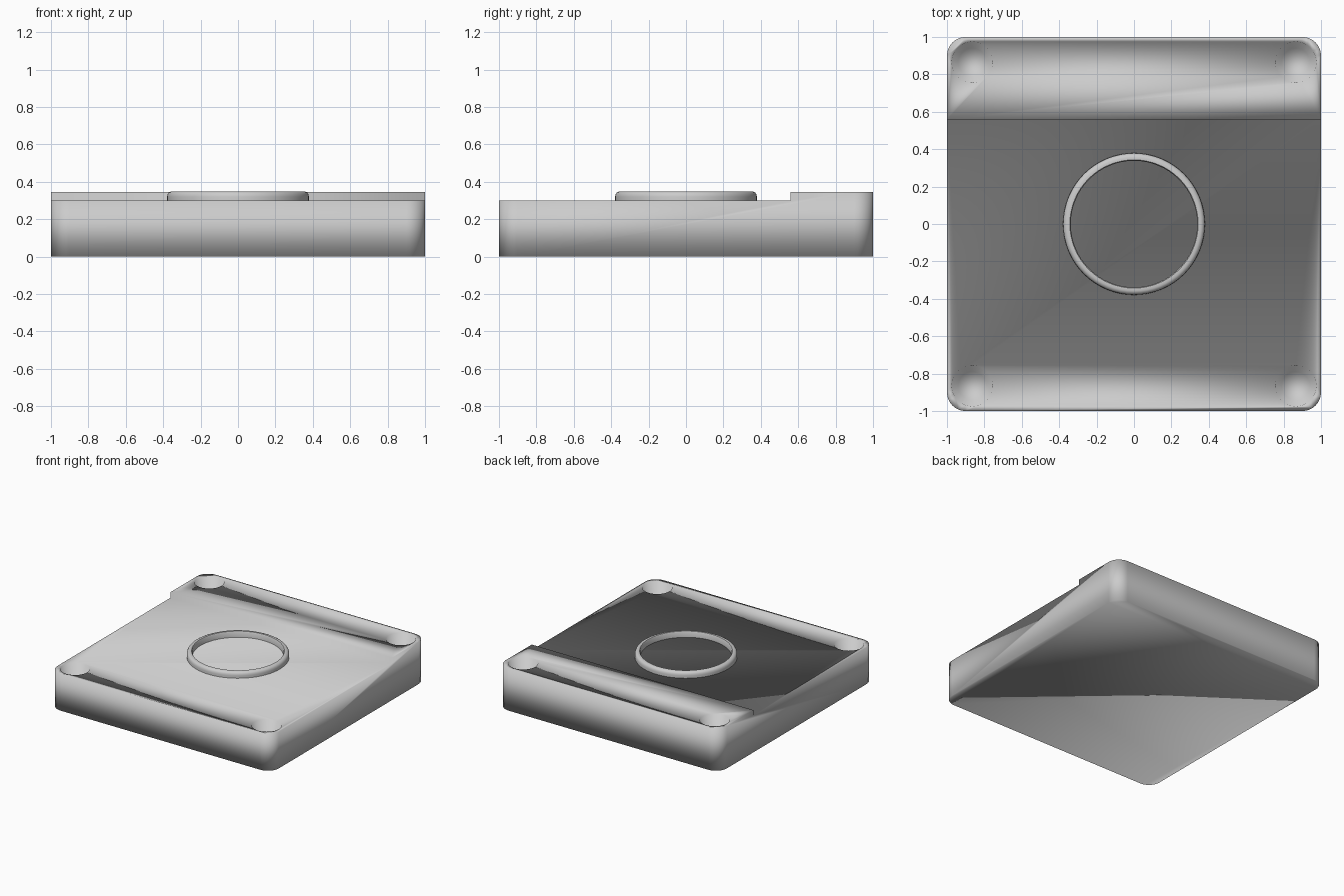
import bpy, bmesh
from math import cos, sin, pi, radians
from mathutils import Matrix, Vector

FLOOR, TOP = 0.30, 0.345       # heights of the main floor and the rear ledge
STEP_Y = 0.56                  # where the ledge begins
CORNER = 0.1                   # rounding of the vertical edges
HOLE_POS, HOLE_R, HOLE_BASE_R, HOLE_DEPTH = 0.865, 0.11, 0.075, 0.14

default = bpy.data.objects.get("Cube")
if default:
    bpy.data.objects.remove(default, do_unlink=True)

grey = bpy.data.materials.new("plain_grey")
grey.use_nodes = True
grey.diffuse_color = (0.6, 0.6, 0.6, 1)
grey.node_tree.nodes["Principled BSDF"].inputs["Base Color"].default_value = (0.6, 0.6, 0.6, 1)


def make_object(name, bm):
    """Turn a bmesh into a smooth grey object."""
    bmesh.ops.recalc_face_normals(bm, faces=bm.faces)
    for face in bm.faces:
        face.smooth = True
    mesh = bpy.data.meshes.new(name)
    bm.to_mesh(mesh)
    bm.free()
    mesh.materials.append(grey)
    obj = bpy.data.objects.new(name, mesh)
    bpy.context.collection.objects.link(obj)
    return obj


def rounded_block(name, half, radius, height, steps=8):
    bm = bmesh.new()
    outline = []
    for corner in range(4):
        mid = pi / 4 + corner * pi / 2
        cx = half - radius if cos(mid) > 0 else radius - half
        cy = half - radius if sin(mid) > 0 else radius - half
        for i in range(steps + 1):
            a = corner * pi / 2 + i / steps * pi / 2
            outline.append(bm.verts.new((cx + radius * cos(a), cy + radius * sin(a), 0)))
    base = bm.faces.new(outline)
    extruded = bmesh.ops.extrude_face_region(bm, geom=[base], use_keep_orig=True)
    moved = [v for v in extruded["geom"] if isinstance(v, bmesh.types.BMVert)]
    bmesh.ops.translate(bm, verts=moved, vec=(0, 0, height))
    return make_object(name, bm)


def lathe(name, profile, sides=64):
    """Sweep a closed (radius, height) profile around the vertical axis."""
    bm = bmesh.new()
    rings = [[bm.verts.new((r * cos(a), r * sin(a), z)) for r, z in profile]
             for a in (2 * pi * s / sides for s in range(sides))]
    n = len(profile)
    for s in range(sides):
        here, there = rings[s], rings[(s + 1) % sides]
        for i in range(n):
            j = (i + 1) % n
            bm.faces.new((here[i], there[i], there[j], here[j]))
    return make_object(name, bm)


# Cutter that lowers the floor in front of the ledge
bm = bmesh.new()
slot_len = STEP_Y + 1.3
bmesh.ops.create_cube(bm, size=1, matrix=Matrix.Translation(
    (0, STEP_Y - slot_len / 2, FLOOR + 0.2)) @ Matrix.Diagonal((2.6, slot_len, 0.4, 1)))
cutters = [make_object("floor_cutter", bm)]

# Cutters for the four tapered blind corner holes
EXTRA = 0.03
slope = (HOLE_R - HOLE_BASE_R) / HOLE_DEPTH
for x in (-HOLE_POS, HOLE_POS):
    for y, z in ((-HOLE_POS, FLOOR), (HOLE_POS, TOP)):
        bm = bmesh.new()
        length = HOLE_DEPTH + EXTRA
        middle = Vector((x, y, z - HOLE_DEPTH + length / 2))
        bmesh.ops.create_cone(bm, cap_ends=True, segments=32, radius1=HOLE_BASE_R,
                              radius2=HOLE_R + EXTRA * slope, depth=length,
                              matrix=Matrix.Translation(middle))
        cutters.append(make_object("hole_cutter", bm))

# Base block with the floor and holes cut out
base = rounded_block("base_block", 1.0, CORNER, TOP)
for cutter in cutters:
    cut = base.modifiers.new(cutter.name, "BOOLEAN")
    cut.operation = "DIFFERENCE"
    cut.solver = "EXACT"
    cut.object = cutter
bpy.context.view_layer.update()
evaluated = base.evaluated_get(bpy.context.evaluated_depsgraph_get())
carved = bpy.data.meshes.new_from_object(evaluated)
base.modifiers.clear()
base.data = carved
for cutter in cutters:
    bpy.data.objects.remove(cutter, do_unlink=True)

# Raised locating ring standing on the floor
ring = lathe("raised_ring", [
    (0.338, FLOOR - 0.01), (0.338, 0.34), (0.343, 0.348), (0.358, 0.349),
    (0.37, 0.343), (0.377, 0.333), (0.379, 0.32), (0.379, FLOOR - 0.01)])
bpy.ops.object.select_all(action="DESELECT")
ring.select_set(True)
bpy.context.view_layer.objects.active = ring
bpy.ops.object.shade_smooth_by_angle(angle=radians(40))
